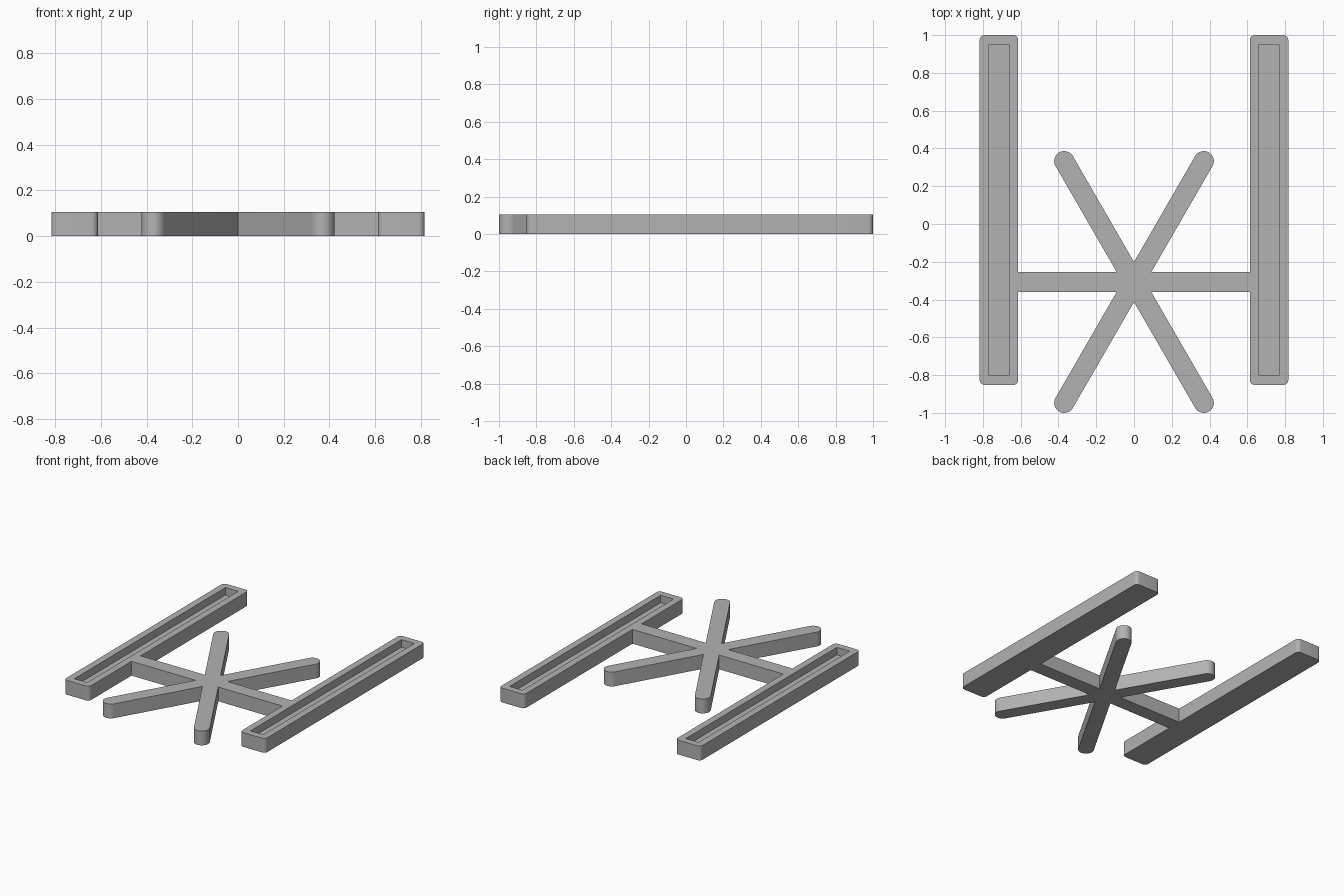
import bpy, bmesh
from math import sin, cos, pi, radians
from mathutils import Vector

cube = bpy.data.objects.get("Cube")
if cube:
    bpy.data.objects.remove(cube, do_unlink=True)

HEIGHT = 0.105
ARM_HALF = 0.053                 # half width of every arm
HUB = Vector((0, -0.307))
ARM_REACH = 0.739                # hub to centre of a rounded tip
RAIL_X, RAIL_HALF = 0.715, 0.102
RAIL_FRONT, RAIL_BACK = -0.852, 1.0
WALL, FLOOR = 0.05, 0.05

grey = bpy.data.materials.new("plain_grey")
grey.use_nodes = True
colour = (0.45, 0.45, 0.45, 1)
grey.diffuse_color = colour
grey.node_tree.nodes["Principled BSDF"].inputs["Base Color"].default_value = colour


def arc(centre, radius, start, end, steps):
    """Points along an arc, angles in radians."""
    angles = [start + (end - start) * i / steps for i in range(steps + 1)]
    return [centre + radius * Vector((cos(a), sin(a))) for a in angles]


def prism(name, outline, z0, z1):
    """Extrude a counter-clockwise outline from z0 to z1."""
    bm = bmesh.new()
    face = bm.faces.new([bm.verts.new((p.x, p.y, z0)) for p in outline])
    top = bmesh.ops.extrude_face_region(bm, geom=[face])["geom"]
    bmesh.ops.translate(bm, vec=(0, 0, z1 - z0),
                        verts=[v for v in top if isinstance(v, bmesh.types.BMVert)])
    bmesh.ops.recalc_face_normals(bm, faces=bm.faces)
    mesh = bpy.data.meshes.new(name)
    bm.to_mesh(mesh)
    bm.free()
    mesh.materials.append(grey)
    obj = bpy.data.objects.new(name, mesh)
    bpy.context.collection.objects.link(obj)
    return obj


def rounded_rectangle(x0, x1, y0, y1, radius):
    corners = [(x1 - radius, y1 - radius), (x0 + radius, y1 - radius),
               (x0 + radius, y0 + radius), (x1 - radius, y0 + radius)]
    return [p for i, c in enumerate(corners)
            for p in arc(Vector(c), radius, i * pi / 2, (i + 1) * pi / 2, 8)]


def select_only(obj):
    bpy.ops.object.select_all(action="DESELECT")
    obj.select_set(True)
    bpy.context.view_layer.objects.active = obj


def smooth(obj):
    select_only(obj)
    bpy.ops.object.shade_smooth_by_angle(angle=radians(30))


# Six-armed star: the two level arms reach the rails, the others have round tips
outline = []
for i in range(6):
    angle = i * pi / 3
    along = Vector((cos(angle), sin(angle)))
    side = Vector((-along.y, along.x)) * ARM_HALF
    if i % 3 == 0:
        tip = HUB + along * (RAIL_X - RAIL_HALF)
        outline += [tip - side, tip + side]
    else:
        outline += arc(HUB + along * ARM_REACH, ARM_HALF,
                       angle - pi / 2, angle + pi / 2, 20)
    crotch = angle + pi / 6
    outline.append(HUB + 2 * ARM_HALF * Vector((cos(crotch), sin(crotch))))
smooth(prism("star_crossbar", outline, 0, HEIGHT))

# Slotted side rails
for name, sign in (("left_rail", 1), ("right_rail", -1)):
    x0, x1 = sign * RAIL_X - RAIL_HALF, sign * RAIL_X + RAIL_HALF
    rail = prism(name, rounded_rectangle(x0, x1, RAIL_FRONT, RAIL_BACK, 0.027), 0, HEIGHT)
    sx0, sx1, sy0, sy1 = x0 + WALL, x1 - WALL, RAIL_FRONT + WALL, RAIL_BACK - WALL
    corners = [Vector(c) for c in ((sx0, sy0), (sx1, sy0), (sx1, sy1), (sx0, sy1))]
    cutter = prism("slot_cutter", corners, FLOOR, HEIGHT * 2)
    cutter.hide_render = True
    slot = rail.modifiers.new("slot", "BOOLEAN")
    slot.operation, slot.solver, slot.object = "DIFFERENCE", "EXACT", cutter
    select_only(rail)
    bpy.ops.object.modifier_apply(modifier=slot.name)
    bpy.data.objects.remove(cutter, do_unlink=True)
    smooth(rail)
